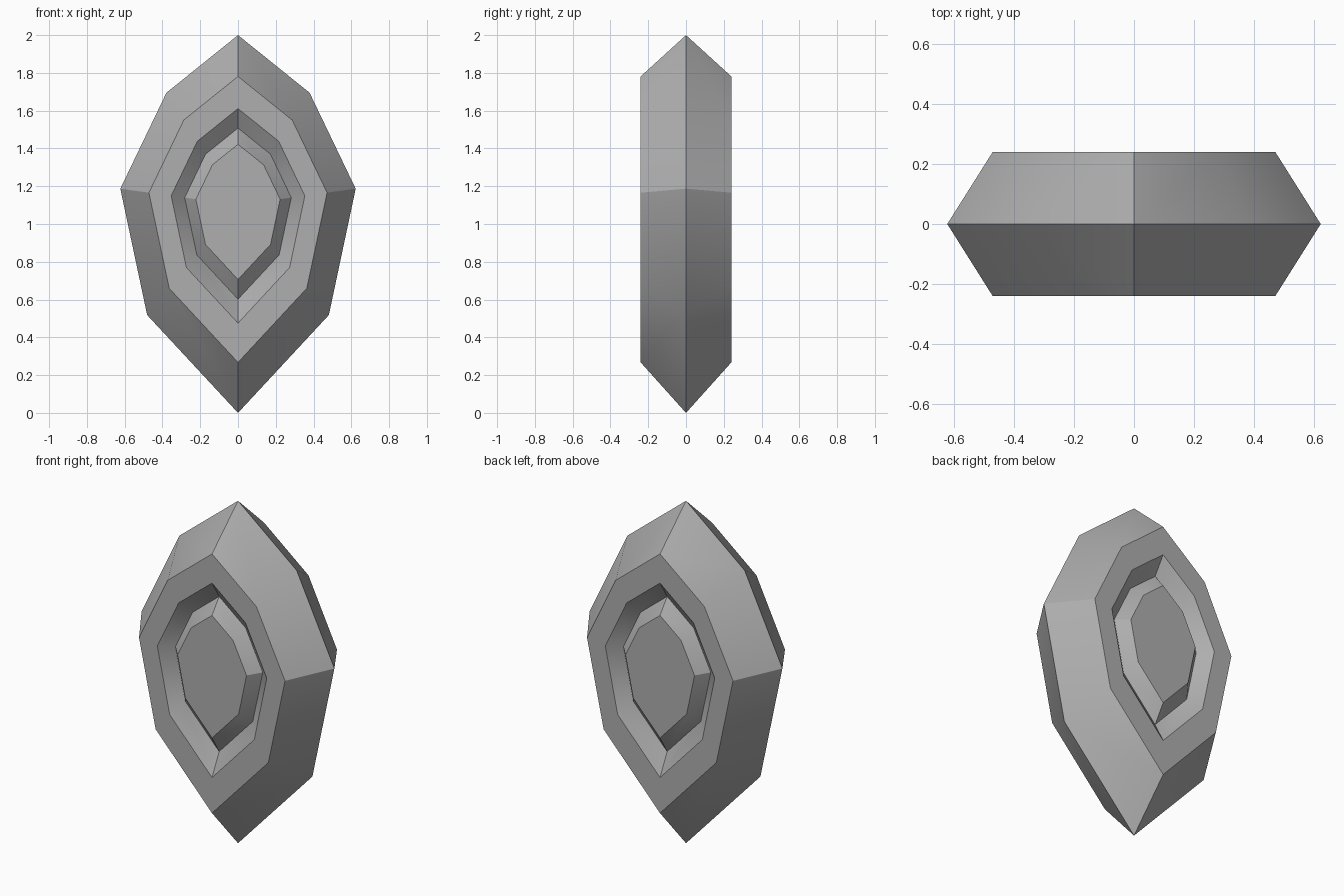
import bpy, bmesh, math

if "Cube" in bpy.data.objects:
    bpy.data.objects.remove(bpy.data.objects["Cube"])

CENTRE = 1.10
# right half of the outer outline, top to bottom (x, z)
half = [(0, 2.0), (0.379, 1.695), (0.623, 1.187), (0.481, 0.518), (0, 0)]
outline = half + [(-x, z) for x, z in half[-2:0:-1]]

# nested rings on each side: (scale about the centre, distance from mid plane)
rings = [(0.757, 0.24), (0.568, 0.24), (0.453, 0.174), (0.358, 0.24)]

bm = bmesh.new()


def add_ring(scale, y):
    return [bm.verts.new((x * scale, y, CENTRE + (z - CENTRE) * scale))
            for x, z in outline]


# bevelled rim, flat band, groove and raised centre on front and back
rim = add_ring(1, 0)
for side in (-1, 1):
    prev = rim
    for scale, depth in rings:
        ring = add_ring(scale, side * depth)
        for i in range(len(ring)):
            j = (i + 1) % len(ring)
            bm.faces.new((prev[i], prev[j], ring[j], ring[i]))
        prev = ring
    bm.faces.new(prev)
bmesh.ops.recalc_face_normals(bm, faces=bm.faces)

mesh = bpy.data.meshes.new("faceted_gem")
bm.to_mesh(mesh)
bm.free()
gem = bpy.data.objects.new("faceted_gem", mesh)
bpy.context.collection.objects.link(gem)

# dark grey stone
stone = bpy.data.materials.new("dark_grey_stone")
stone.diffuse_color = (0.43, 0.43, 0.43, 1)
stone.use_nodes = True
stone.node_tree.nodes["Principled BSDF"].inputs["Base Color"].default_value = stone.diffuse_color
mesh.materials.append(stone)

# soften only the shallow facet edges
bpy.context.view_layer.objects.active = gem
gem.select_set(True)
bpy.ops.object.shade_smooth_by_angle(angle=math.radians(27.3))
